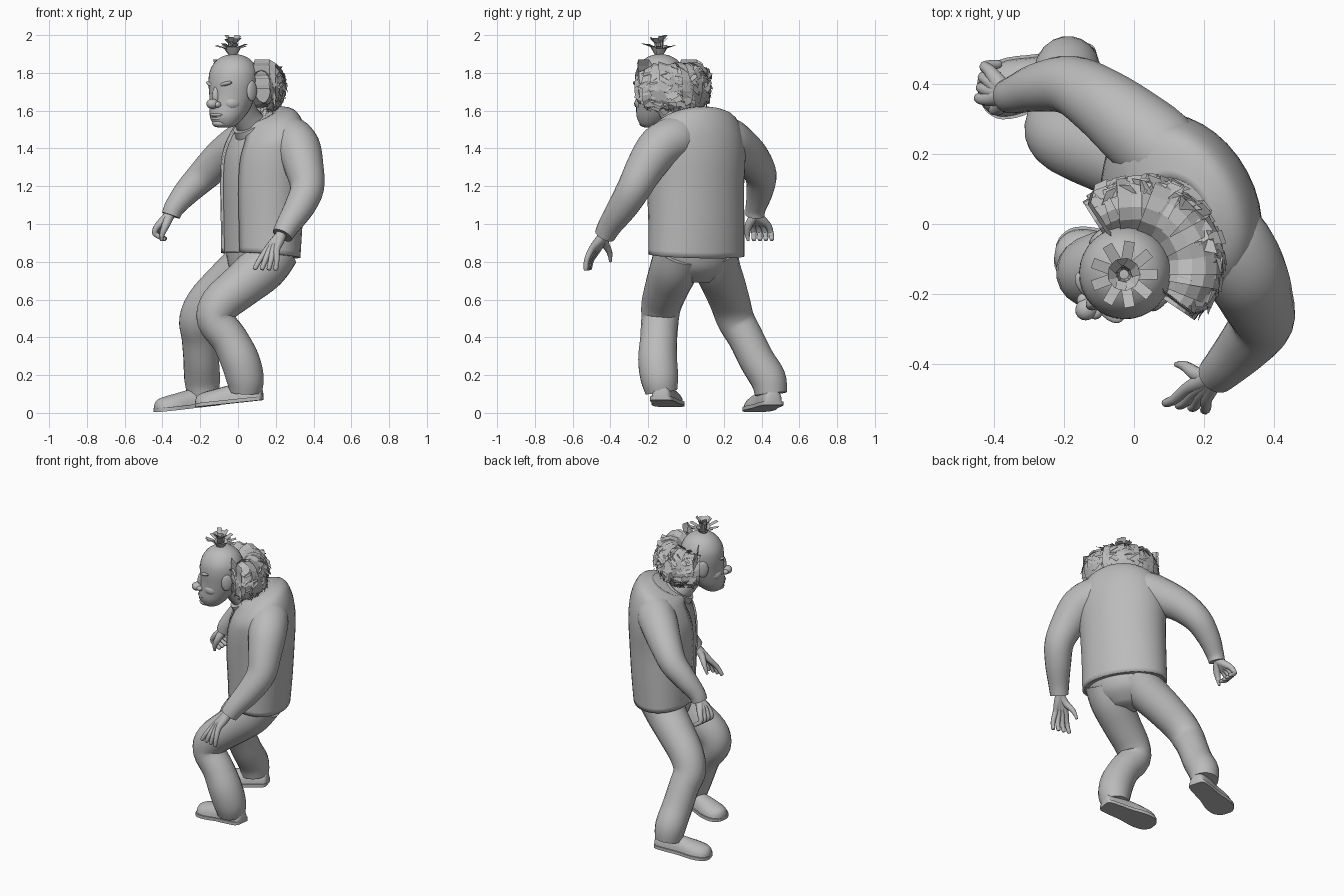
import bpy, bmesh, math, random
from mathutils import Vector as V

random.seed(4)
if "Cube" in bpy.data.objects:
    bpy.data.objects.remove(bpy.data.objects["Cube"])

GREY = bpy.data.materials.new("plain grey")
GREY.use_nodes = True
GREY.diffuse_color = (0.5, 0.5, 0.5, 1)
GREY.node_tree.nodes["Principled BSDF"].inputs["Base Color"].default_value = (0.5, 0.5, 0.5, 1)

UP = V((0, 0, 1))
FACING = V((-0.88, -0.47, 0)).normalized()   # chest direction
LATERAL = UP.cross(FACING)                   # towards the figure's left
GAZE = V((-0.73, -0.68, 0)).normalized()     # face direction
SIDE = UP.cross(GAZE)
HEAD = V((-0.025, -0.14, 0))


def finish(name, bm, smooth=True):
    bmesh.ops.recalc_face_normals(bm, faces=bm.faces)
    me = bpy.data.meshes.new(name)
    bm.to_mesh(me)
    bm.free()
    me.materials.append(GREY)
    ob = bpy.data.objects.new(name, me)
    bpy.context.collection.objects.link(ob)
    if smooth:
        bpy.ops.object.select_all(action='DESELECT')
        ob.select_set(True)
        bpy.context.view_layer.objects.active = ob
        bpy.ops.object.shade_smooth_by_angle(angle=math.radians(50))
    return ob


def spline(keys, n=4):
    """Smoothly interpolate a list of equal-length tuples."""
    out = []
    for i in range(len(keys) - 1):
        a, b, c, d = (keys[max(0, min(len(keys) - 1, i + k))] for k in (-1, 0, 1, 2))
        for s in range(n):
            t = s / n
            out.append([0.5 * (2*q + (r-p)*t + (2*p-5*q+4*r-w)*t*t + (3*q-p-3*r+w)*t**3)
                        for p, q, r, w in zip(a, b, c, d)])
    return out + [list(keys[-1])]


def skin(bm, rings, closed=True, caps=True):
    rows = [[bm.verts.new(p) for p in ring] for ring in rings]
    n = len(rows[0])
    for a, b in zip(rows, rows[1:]):
        for i in range(n if closed else n - 1):
            j = (i + 1) % n
            bm.faces.new((a[i], a[j], b[j], b[i]))
    if caps:
        bm.faces.new(rows[0])
        bm.faces.new(rows[-1])


def tube(bm, keys, sides=20, n=4):
    """Round sweep through (x, y, z, radius) keys."""
    pts = spline(keys, n)
    rings = []
    for i, p in enumerate(pts):
        t = (V(pts[min(i + 1, len(pts) - 1)][:3]) - V(pts[max(i - 1, 0)][:3])).normalized()
        u = t.cross(LATERAL).normalized()
        w = t.cross(u)
        rings.append([V(p[:3]) + p[3] * (u * math.cos(a) + w * math.sin(a))
                      for a in (math.tau * k / sides for k in range(sides))])
    skin(bm, rings)


def limb(name, keys):
    bm = bmesh.new()
    tube(bm, keys)
    return finish(name, bm)


def ellipse_rings(keys, fwd, start=0.0, scale=1.0, sides=32):
    """Level rings from (x, y, z, half depth, half width, tilt) keys."""
    lat = UP.cross(fwd)
    rings = []
    for x, y, z, d, w, tilt in spline(keys):
        ring = []
        for k in range(sides + (1 if start else 0)):
            a = start + (math.tau - 2 * start) * k / sides
            f = d * scale * math.cos(a)
            ring.append(V((x, y, z + tilt * f)) + fwd * f + lat * (w * scale * math.sin(a)))
        rings.append(ring)
    return rings


def head_point(u, s, z):
    return HEAD + GAZE * u + SIDE * s + UP * z


def blob(bm, u, s, z, ru, rs, rz, slant=0.0):
    """Ellipsoid in head coordinates; slant raises its outer end."""
    made = bmesh.ops.create_uvsphere(bm, u_segments=16, v_segments=10, radius=1)["verts"]
    for v in made:
        x, y, h = v.co
        v.co = head_point(u + x * ru, s + y * rs, z + h * rz + slant * y * rs)


# Jacket, open at the front, over a shirt
TORSO = [(.12, .055, .835, .19, .27, .09), (.125, .055, 1.0, .20, .268, .03),
         (.13, .05, 1.2, .21, .27, 0), (.138, .05, 1.36, .21, .28, -.1),
         (.145, .045, 1.47, .19, .27, -.25), (.135, .045, 1.548, .15, .215, -.42),
         (.105, .015, 1.57, .105, .12, -.5)]
bm = bmesh.new()
skin(bm, ellipse_rings(TORSO, FACING, start=0.36), closed=False, caps=False)
jacket = finish("jacket", bm)
thick = jacket.modifiers.new("thickness", 'SOLIDIFY')
thick.thickness = 0.012
bm = bmesh.new()
skin(bm, ellipse_rings(TORSO, FACING, scale=0.95))
finish("shirt", bm)

# Arms
limb("left_sleeve", [(.21, .0, 1.47, .1), (.265, -.05, 1.455, .12), (.318, -.14, 1.405, .118),
                     (.35, -.215, 1.3, .104), (.366, -.275, 1.19, .09), (.325, -.335, 1.09, .08),
                     (.265, -.40, .995, .064), (.235, -.43, .94, .056)])
limb("right_sleeve", [(.13, .12, 1.47, .1), (.085, .2, 1.455, .118), (.005, .27, 1.41, .115),
                      (-.09, .345, 1.345, .1), (-.18, .395, 1.26, .085), (-.27, .39, 1.17, .07),
                      (-.335, .37, 1.09, .055), (-.355, .365, 1.045, .05)])


def hand(name, wrist, knuckles, middles, tips, thumb):
    bm = bmesh.new()
    k0, k1 = map(V, knuckles)
    for i in range(4):
        f = i / 3
        k, m, t = (V(a).lerp(V(b), f) for a, b in (knuckles, middles, tips))
        tube(bm, [(*wrist, .028), (*V(wrist).lerp(k, .5), .025), (*k, .018), (*m, .0145),
                  (*t, .012), (*(t + (t - m) * .12), .004)], sides=10)
    tube(bm, [(*wrist, .026), (*thumb[0], .022), (*thumb[1], .015), (*thumb[2], .007)], sides=10)
    finish(name, bm)


hand("left_hand", (.23, -.43, .945), ((.15, -.47, .86), (.205, -.50, .865)),
     ((.115, -.50, .81), (.205, -.525, .81)), ((.09, -.51, .765), (.20, -.53, .76)),
     ((.185, -.43, .90), (.145, -.405, .85), (.12, -.40, .80)))
hand("right_hand", (-.36, .368, 1.05), ((-.425, .355, .99), (-.41, .435, .99)),
     ((-.44, .36, .95), (-.425, .45, .95)), ((-.39, .36, .92), (-.385, .455, .92)),
     ((-.38, .335, 1.0), (-.40, .325, .95), (-.405, .33, .91)))

# Trousers
bm = bmesh.new()
skin(bm, ellipse_rings([(.10, .05, .69, .07, .08, 0), (.11, .05, .75, .14, .18, 0),
                        (.12, .05, .83, .165, .225, 0), (.12, .05, .92, .17, .23, 0)], FACING))
finish("trouser_seat", bm)
limb("left_trouser_leg", [(.19, -.03, .86, .135), (.13, -.06, .77, .13), (.015, -.1, .67, .117),
                          (-.095, -.13, .575, .107), (-.118, -.138, .49, .1),
                          (-.045, -.145, .39, .098), (.01, -.15, .28, .104),
                          (.038, -.14, .18, .1), (.04, -.13, .11, .085)])
limb("right_trouser_leg", [(.10, .14, .86, .135), (.04, .16, .78, .125), (-.07, .2, .68, .115),
                           (-.17, .235, .58, .106), (-.212, .265, .49, .1),
                           (-.205, .315, .40, .094), (-.195, .375, .28, .094),
                           (-.19, .435, .18, .095), (-.185, .45, .1, .085)])


# Shoes: rounded upper on a flat sole
def shoe(name, heel, toe):
    heel, toe = V(heel), V(toe)
    axis = toe - heel
    lat = UP.cross(axis).normalized()
    keys = [(0, .03, .05), (.05, .05, .09), (.25, .058, .11), (.45, .062, .1), (.7, .078, .085),
            (.88, .07, .074), (.97, .043, .06), (1, .015, .035)]
    upper, sole = [], []
    for t, w, h in spline(keys, 3):
        c = heel + axis * t
        upper.append([c + lat * (w * math.cos(a)) + UP * (.018 + (h - .018) * math.sin(a))
                      for a in (math.pi * k / 10 for k in range(11))])
        e = w + .008
        sole.append([c + lat * x + UP * z for x, z in ((-e, 0), (e, 0), (e, .02), (-e, .02))])
    for part, rings in (("upper", upper), ("sole", sole)):
        bm = bmesh.new()
        skin(bm, rings)
        finish(name + "_" + part, bm)


shoe("left_shoe", (.13, -.135, .068), (-.225, -.08, .03))
shoe("right_shoe", (-.1, .465, .042), (-.44, .36, .004))

# Head, neck and face
bm = bmesh.new()
profile = [(.065, 1.51, .025, .03), (.06, 1.522, .055, .06), (.045, 1.565, .092, .088),
           (.022, 1.62, .112, .106), (.008, 1.68, .122, .12), (0, 1.75, .132, .131),
           (-.003, 1.81, .126, .127), (-.005, 1.86, .097, .1), (-.005, 1.889, .055, .058),
           (-.005, 1.899, .012, .012)]
skin(bm, ellipse_rings([(*head_point(u, 0, z), d, w, 0) for u, z, d, w in profile], GAZE))
finish("head", bm)
limb("neck", [(.09, 0, 1.5, .085), (.04, -.05, 1.57, .075), (0, -.11, 1.66, .075)])
limb("collar", [(.085, -.01, 1.49, .105), (.06, -.03, 1.535, .095)])

bm = bmesh.new()
blob(bm, .15, 0, 1.636, .034, .031, .027)        # nose tip
blob(bm, .122, 0, 1.675, .026, .02, .055)        # nose bridge
blob(bm, .108, 0, 1.578, .036, .055, .014)       # upper lip
blob(bm, .108, 0, 1.558, .032, .045, .013)       # lower lip
blob(bm, .095, 0, 1.532, .04, .045, .022)        # chin
for s in (-1, 1):
    blob(bm, .138, s * .026, 1.632, .02, .018, .016)              # nostril
    blob(bm, .1, s * .046, 1.738, .03, .048, .014, s * .25)       # brow
    blob(bm, .094, s * .047, 1.708, .023, .026, .013)             # eye
    blob(bm, .055, s * .055, 1.64, .06, .05, .045)                # cheek
    blob(bm, -.015, s * .128, 1.705, .034, .014, .055)            # ear
finish("face_features", bm)


# Hair: strips arching outwards round the sides and back, smaller at the ends
def ribbon(bm, pts, across):
    rows = [(bm.verts.new(p - across), bm.verts.new(p + across)) for p in pts]
    for a, b in zip(rows, rows[1:]):
        bm.faces.new((a[0], a[1], b[1], b[0]))


def fringe(ang, phi, grow=1.0):
    """Point on the hair roll at angle ang from the back, phi round the roll."""
    out = -GAZE * math.cos(ang) + SIDE * math.sin(ang)
    end = 0.72 + 0.28 * math.cos(ang)
    r = .168 + .09 * grow * end * math.cos(phi)
    return HEAD - GAZE * .03 + out * r + UP * (1.725 + .125 * grow * end * math.sin(phi))


def along(ang):
    return GAZE * math.sin(ang) + SIDE * math.cos(ang)


bm = bmesh.new()
REACH = 1.36
skin(bm, [[fringe(-REACH + 2 * REACH * i / 24, math.tau * k / 12, .86) for k in range(12)]
          for i in range(25)])
# long strips springing from the scalp
for i in range(26):
    ang = -REACH + 2 * REACH * i / 25 + random.uniform(-.04, .04)
    swell = random.uniform(.9, 1.1)
    across = along(ang) * random.uniform(.02, .03) + UP * random.uniform(-.01, .01)
    ribbon(bm, [fringe(ang, math.radians(d), swell) for d in range(165, -86, -25)], across)
# stacked strips closing both ends
for ang in (-REACH, REACH):
    for i in range(7):
        z = UP * (.032 * (i - 3))
        sweep = [fringe(ang * k, math.pi * f, 1.02) + z * f2 for k, f, f2 in
                 ((1.0, 1, .9), (1.07, .75, .6), (1.05, .25, .6), (.97, 0, 1.1))]
        ribbon(bm, sweep, UP * .02 + along(ang) * random.uniform(-.006, .006))
# loose tips over the outside
for i in range(200):
    ang, phi = random.uniform(-REACH, REACH), random.uniform(-1.3, 1.2)
    across = along(ang) * .02 + UP * random.uniform(-.014, .014)
    ribbon(bm, [fringe(ang, phi, .92),
                fringe(ang + random.uniform(-.15, .15), phi - .35, random.uniform(1.0, 1.2))], across)
finish("hair_fringe", bm, smooth=False)

# Tuft on the crown
bm = bmesh.new()
for i in range(18):
    ang = math.tau * i / 9 + (.3 if i > 8 else 0)
    out = V((math.cos(ang), math.sin(ang), 0))
    flat = V((-out.y, out.x, 0)) * .015
    spread, rise = (.095, .065) if i < 9 else (.045, .11)
    rise += random.uniform(-.02, .006)
    base = head_point(.005, 0, 1.887)
    ribbon(bm, [base + out * .012, base + out * spread * .45 + UP * rise * .75,
                base + out * spread + UP * rise], flat)
finish("crown_tuft", bm, smooth=False)
